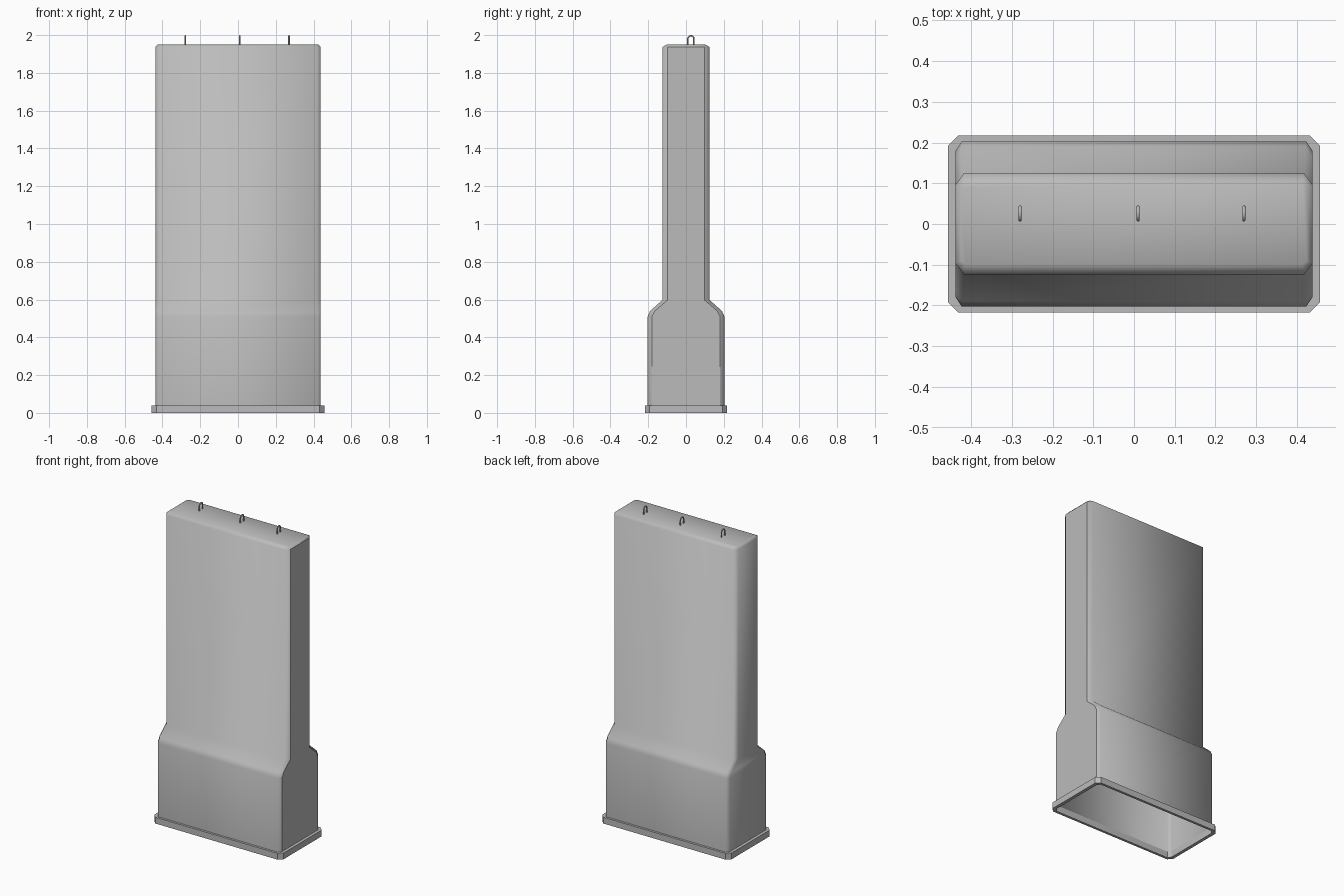
import bpy, bmesh, math

cube = bpy.data.objects.get("Cube")
if cube:
    bpy.data.objects.remove(cube, do_unlink=True)

grey = bpy.data.materials.new("plain grey")
grey.use_nodes = True
COLOUR = (0.5, 0.5, 0.5, 1)
grey.diffuse_color = COLOUR
grey.node_tree.nodes["Principled BSDF"].inputs["Base Color"].default_value = COLOUR


def finish(name, bm):
    mesh = bpy.data.meshes.new(name)
    bm.to_mesh(mesh)
    bm.free()
    mesh.materials.append(grey)
    obj = bpy.data.objects.new(name, mesh)
    bpy.context.collection.objects.link(obj)
    return obj


def ring(bm, z, hx, hy, cx, cy):
    """Rectangle with cut corners, counterclockwise from above."""
    corner = [(hx, hy - cy), (hx - cx, hy)]
    pts = corner + [(-x, y) for x, y in reversed(corner)]
    pts += [(-x, -y) for x, y in pts]
    return [bm.verts.new((x, y, z)) for x, y in pts]


def bridge(bm, low, high):
    n = len(low)
    return [bm.faces.new((low[i], low[(i + 1) % n], high[(i + 1) % n], high[i]))
            for i in range(n)]


# Hollow body: wide foot, sloping shoulder, slim upper part, open below
sections = [
    (0.01, 0.438, 0.203, 0.015, 0.022),
    (0.51, 0.438, 0.203, 0.015, 0.022),
    (0.54, 0.438, 0.190, 0.017, 0.025),
    (0.598, 0.438, 0.124, 0.02, 0.027),
    (1.937, 0.438, 0.124, 0.02, 0.027),
    (1.951, 0.424, 0.100, 0.01, 0.01),
]
bm = bmesh.new()
rings = [ring(bm, *s) for s in sections]
for low, high in zip(rings, rings[1:]):
    bridge(bm, low, high)
bm.faces.new(rings[-1])
bm.normal_update()
for f in bm.faces:
    f.smooth = True
for e in bm.edges:
    # crisp border around the flat left side
    flat = [f.normal.x > 0.99 for f in e.link_faces]
    if len(flat) == 2 and flat[0] != flat[1]:
        e.smooth = False
finish("body", bm)

# Base flange around the open bottom
bm = bmesh.new()
outer = (0.457, 0.217, 0.025, 0.025)
inner = (0.436, 0.201, 0.015, 0.022)
loops = [ring(bm, 0, *inner), ring(bm, 0, *outer),
         ring(bm, 0.04, *outer), ring(bm, 0.04, *inner)]
for a, b in zip(loops, loops[1:] + loops[:1]):
    bridge(bm, a, b)
bmesh.ops.recalc_face_normals(bm, faces=bm.faces)
finish("base_flange", bm)

# Three lifting loops on the top
RADIUS, WIRE = 0.016, 0.004
for side, x in (("right", -0.28), ("middle", 0.01), ("left", 0.27)):
    arc = [math.pi * i / 10 for i in range(11)]
    path = [(RADIUS, 1.945)]
    path += [(RADIUS * math.cos(a), 1.98 + RADIUS * math.sin(a)) for a in arc]
    path += [(-RADIUS, 1.945)]
    bm = bmesh.new()
    tubes = []
    for i, (y, z) in enumerate(path):
        a = arc[min(max(i - 1, 0), 10)]
        tube = []
        for k in range(8):
            t = math.tau * k / 8
            out = WIRE * math.cos(t)
            tube.append(bm.verts.new((x + WIRE * math.sin(t),
                                      0.026 + y + out * math.cos(a),
                                      z + out * math.sin(a))))
        tubes.append(tube)
    for a, b in zip(tubes, tubes[1:]):
        bridge(bm, a, b)
    bmesh.ops.recalc_face_normals(bm, faces=bm.faces)
    for f in bm.faces:
        f.smooth = True
    finish(side + "_lifting_loop", bm)
